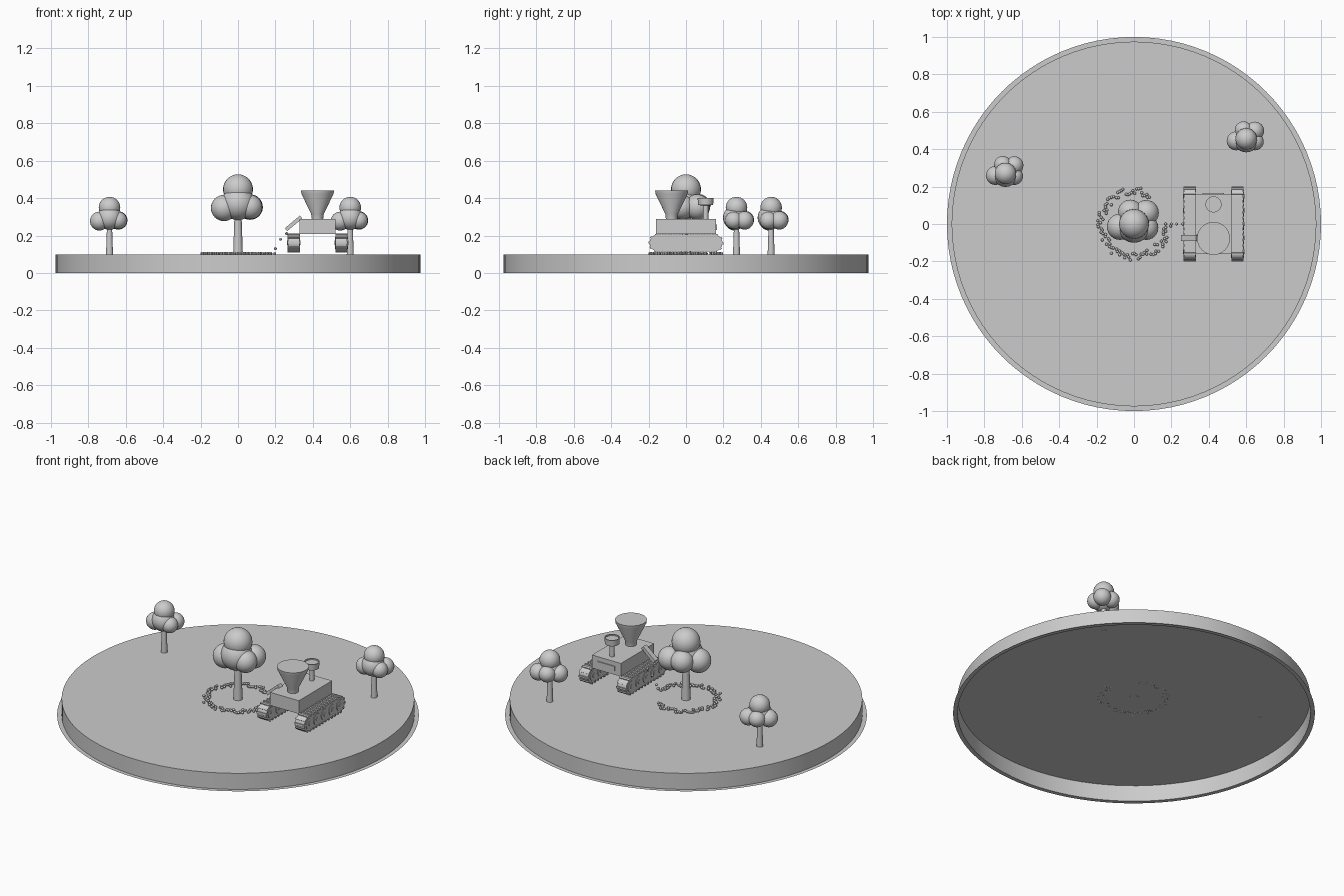
import bpy, bmesh, math, random
from mathutils import Vector, Matrix

if "Cube" in bpy.data.objects:
    bpy.data.objects.remove(bpy.data.objects["Cube"])

random.seed(4)
GREY = (0.6, 0.6, 0.6, 1)
mat = bpy.data.materials.new("plain_grey")
mat.use_nodes = True
mat.diffuse_color = GREY
mat.node_tree.nodes["Principled BSDF"].inputs["Base Color"].default_value = GREY


def finish(name, bm, smooth=True):
    mesh = bpy.data.meshes.new(name)
    bm.to_mesh(mesh)
    bm.free()
    mesh.materials.append(mat)
    obj = bpy.data.objects.new(name, mesh)
    bpy.context.collection.objects.link(obj)
    if smooth:
        bpy.ops.object.select_all(action='DESELECT')
        obj.select_set(True)
        bpy.context.view_layer.objects.active = obj
        bpy.ops.object.shade_smooth_by_angle(angle=math.radians(35))
    return obj


def lathe(bm, profile, center, steps=32):
    """Spin (radius, height) pairs about a vertical axis."""
    pts = [bm.verts.new((r, 0, z)) for r, z in profile]
    edges = [bm.edges.new(p) for p in zip(pts, pts[1:])]
    made = bmesh.ops.spin(bm, geom=pts + edges, cent=(0, 0, 0), axis=(0, 0, 1),
                          angle=math.tau, steps=steps, use_merge=True)
    verts = list({v for f in bm.faces for v in f.verts})
    bmesh.ops.remove_doubles(bm, verts=bm.verts[:], dist=1e-5)
    bmesh.ops.recalc_face_normals(bm, faces=bm.faces[:])
    bmesh.ops.translate(bm, verts=bm.verts[:], vec=center)


def lathed(name, profile, center, steps=32):
    bm = bmesh.new()
    lathe(bm, profile, center, steps)
    return finish(name, bm)


def add_box(bm, center, size, rot=Matrix()):
    m = Matrix.Translation(center) @ rot @ Matrix.Diagonal((*size, 1))
    bmesh.ops.create_cube(bm, size=1, matrix=m)


def box(name, center, size, rot=Matrix()):
    bm = bmesh.new()
    add_box(bm, center, size, rot)
    return finish(name, bm, False)


def ball(bm, center, r, u=20, v=12):
    bmesh.ops.create_uvsphere(bm, u_segments=u, v_segments=v, radius=r,
                              matrix=Matrix.Translation(center))


# Ground: an open-bottomed round plate with a thin flat flange
lathed("ground_plate", [(0, 0.098), (0.975, 0.098), (0.975, 0), (1, 0)], (0, 0, 0), 96)

# Trees: tapered trunk and a cluster of round lobes
LOBES = [(0, 0, 0.35, 0.08), (0, -0.01, 0.275, 0.09), (-0.075, -0.015, 0.25, 0.07),
         (0.065, 0.06, 0.255, 0.068), (-0.02, 0.065, 0.26, 0.065),
         (0.065, -0.02, 0.255, 0.065)]


def tree(name, x, y, s):
    lathed(name + "_trunk", [(0, 0), (0.026 * s, 0), (0.018 * s, 0.24 * s), (0, 0.24 * s)],
           (x, y, 0.097), 16)
    bm = bmesh.new()
    for lx, ly, lz, r in LOBES:
        ball(bm, (x + lx * s, y + ly * s, 0.097 + lz * s), r * s, 24, 16)
    finish(name + "_foliage", bm)


tree("middle_tree", 0, 0, 1)
tree("left_tree", 0.6, 0.455, 0.72)
tree("right_tree", -0.687, 0.27, 0.72)

# Seeds: a loose broken ring, with a few falling from the chute
bm = bmesh.new()
for i in range(95):
    a = math.radians(60 + 300 * i / 94)
    r = random.uniform(0.155, 0.198)
    ball(bm, (r * math.cos(a), r * math.sin(a), 0.104), 0.008, 8, 6)
for x, z in ((0.2, 0.13), (0.228, 0.18), (0.26, 0.21)):
    ball(bm, (x, 0, z), 0.008, 8, 6)
finish("seeds", bm)

# Crawler tracks: stadium loop, lugs around it and road wheels on both faces
TRACK_R, HALF, TRACK_Z, WIDTH = 0.045, 0.15, 0.16, 0.062


def track_point(t):
    """Point and outward angle at fraction t of the loop, in the y-z plane."""
    arc = math.pi * TRACK_R
    d = t * (4 * HALF + 2 * arc)
    for side in (1, -1):
        if d < 2 * HALF:
            return side * (HALF - d), TRACK_Z + side * TRACK_R, side * math.pi / 2
        d -= 2 * HALF
        if d < arc:
            a = side * math.pi / 2 + d / TRACK_R
            return -side * HALF + TRACK_R * math.cos(a), TRACK_Z + TRACK_R * math.sin(a), a
        d -= arc
    return HALF, TRACK_Z + TRACK_R, math.pi / 2


for name, cx in (("right_track", 0.298), ("left_track", 0.553)):
    bm = bmesh.new()
    loop = [bm.verts.new((cx - WIDTH / 2, *track_point(i / 96)[:2])) for i in range(96)]
    face = bm.faces.new(loop)
    out = bmesh.ops.extrude_face_region(bm, geom=[face], use_keep_orig=True)
    moved = [g for g in out["geom"] if isinstance(g, bmesh.types.BMVert)]
    bmesh.ops.translate(bm, verts=moved, vec=(WIDTH, 0, 0))
    bmesh.ops.recalc_face_normals(bm, faces=bm.faces[:])
    finish(name, bm)

    bm = bmesh.new()
    for i in range(30):
        y, z, a = track_point((i + 0.5) / 30)
        add_box(bm, (cx, y, z), (WIDTH + 0.004, 0.01, 0.012), Matrix.Rotation(a, 4, 'X'))
    finish(name + "_lugs", bm, False)

    bm = bmesh.new()
    for i in range(5):
        m = Matrix.Translation((cx, -0.148 + 0.074 * i, TRACK_Z)) @ Matrix.Rotation(math.pi / 2, 4, 'Y')
        for r, extra in ((0.033, 0.006), (0.012, 0.012)):
            bmesh.ops.create_cone(bm, cap_ends=True, segments=24, radius1=r, radius2=r,
                                  depth=WIDTH + extra, matrix=m)
    finish(name + "_wheels", bm)

# Body with a framed vent panel at the back
box("body", (0.425, 0, 0.247), (0.195, 0.32, 0.08))
box("back_vent_panel", (0.425, 0.162, 0.245), (0.115, 0.008, 0.03))

# Hopper
lathed("hopper", [(0, 0), (0.03, 0), (0.034, 0.03), (0.086, 0.138), (0.088, 0.155), (0, 0.155)],
       (0.425, -0.077, 0.285), 40)

# Air intake: slim stem carrying an open cup
lathed("intake_pipe", [(0, 0), (0.014, 0), (0.014, 0.075), (0.04, 0.078), (0.043, 0.115),
                       (0.037, 0.115), (0.037, 0.108), (0, 0.108)], (0.425, 0.105, 0.285), 28)

# Sloping chute on the side facing the middle tree
box("seed_chute", (0.297, -0.075, 0.265), (0.105, 0.032, 0.02),
    Matrix.Rotation(math.radians(-40), 4, 'Y'))
